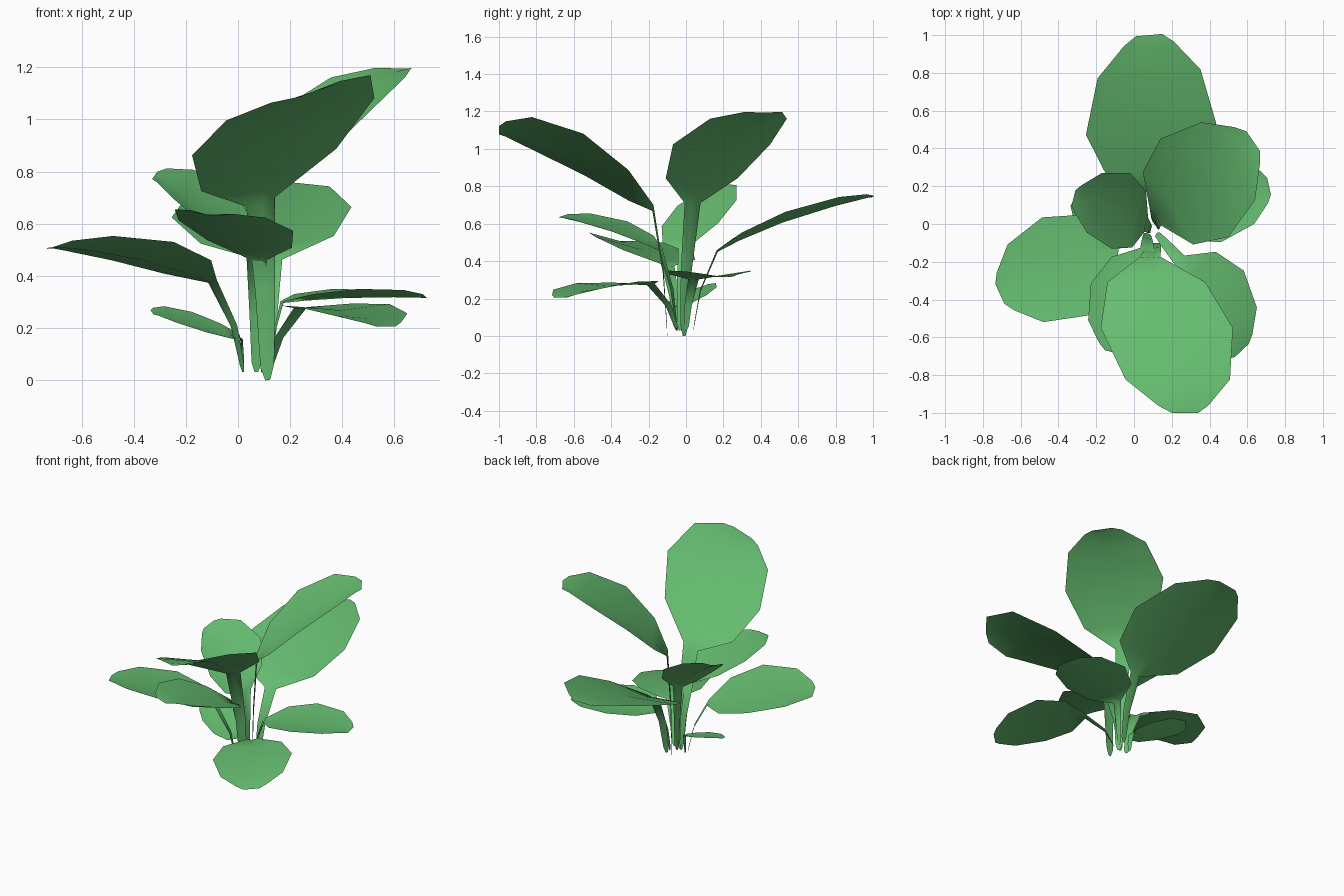
import bpy
from mathutils import Vector as V

if "Cube" in bpy.data.objects:
    bpy.data.objects.remove(bpy.data.objects["Cube"])

green = bpy.data.materials.new("leaf green")
green.diffuse_color = (0.13, 0.50, 0.16, 1)
green.use_nodes = True
green.node_tree.nodes["Principled BSDF"].inputs["Base Color"].default_value = green.diffuse_color

# blade outline: (position along midrib, share of half width)
OUTLINE = [(0.17, 0.74), (0.47, 1.0), (0.8, 0.79), (0.96, 0.38)]


def leaf(name, base, neck, mid, tip, half, stem=0.045, cup=0.04):
    """One folded sheet: tapered stem from base to neck, then a rounded blade."""
    base, neck, mid, tip, half = map(V, (base, neck, mid, tip, half))
    side = half.normalized()
    up = (tip - neck).cross(half).normalized()
    if up.z < 0:
        up = -up

    def rib(t):  # quadratic through neck, mid and tip
        return neck * (2*(t-.5)*(t-1)) + mid * (-4*t*(t-1)) + tip * (2*t*(t-.5))

    rows = []  # (centre, half vector, edge lift)
    elbow = base.lerp(neck, 0.5)
    elbow.z -= 0.0
    elbow += (V((base.x, base.y, elbow.z)) - elbow) * 0.4
    rows.append((base, side * stem * 0.2, 0))
    rows.append((base.lerp(elbow, 0.15), side * stem * 0.55, stem * 0.1))
    rows.append((elbow, side * stem * 0.8, stem * 0.2))
    rows.append((neck, side * stem * 1.15, stem * 0.3))
    for t, w in OUTLINE:
        rows.append((rib(t), half * w, cup * w))
    rows.append((tip, half * 0.2, 0.0))

    verts, faces = [], []
    for c, h, lift in rows:
        verts += [c - h + up * lift, c, c + h + up * lift]
    for i in range(len(rows) - 1):
        for j in (0, 1):
            a = 3 * i + j
            faces.append((a, a + 1, a + 4, a + 3))
    # keep the upper side as the front of the sheet
    if half.cross(tip - neck).z < 0:
        faces = [f[::-1] for f in faces]
    me = bpy.data.meshes.new(name)
    me.from_pydata(verts, [], faces)
    me.materials.append(green)
    me.shade_smooth()
    ob = bpy.data.objects.new(name, me)
    bpy.context.collection.objects.link(ob)
    return ob


# three large leaves
leaf("front_tall_leaf", (.115, -.10, .0), (.09, -.18, .67), (.19, -.59, .95),
     (.27, -1.0, 1.10), (.35, 0, .11), .05)
leaf("right_tall_leaf", (.115, -.01, .0), (.12, .04, .70), (.36, .22, 1.0),
     (.63, .44, 1.195), (.18, -.26, .0), .045, .05)
leaf("back_leaf", (.12, .04, .03), (.13, .17, .45), (.09, .54, .615),
     (.08, 1.0, .745), (.345, .03, .02), .035)

# middle leaves
leaf("left_upper_leaf", (.09, -.03, .03), (.06, .0, .47), (-.10, .09, .635),
     (-.32, .14, .785), (.05, .2, .07), .035)
leaf("front_middle_leaf", (.07, -.05, .03), (.07, -.14, .455), (-.02, -.40, .56),
     (-.11, -.68, .635), (.22, -.06, -.02), .035)
leaf("left_leaf", (.02, -.05, .03), (-.10, -.10, .37), (-.39, -.24, .465),
     (-.71, -.37, .51), (.12, -.26, .035), .035, .035)

# low leaves
leaf("front_low_leaf", (.12, -.05, .04), (.24, -.19, .27), (.41, -.43, .265),
     (.57, -.67, .205), (.18, .17, .005), .03, .02)
leaf("right_low_leaf", (.12, .0, .03), (.17, .04, .295), (.43, .13, .315),
     (.715, .20, .315), (-.05, .22, .0), .025, .035)
leaf("left_low_leaf", (.02, -.02, .03), (.01, .0, .16), (-.16, .04, .21),
     (-.33, .07, .26), (-.03, .13, .04), .025, .015)
